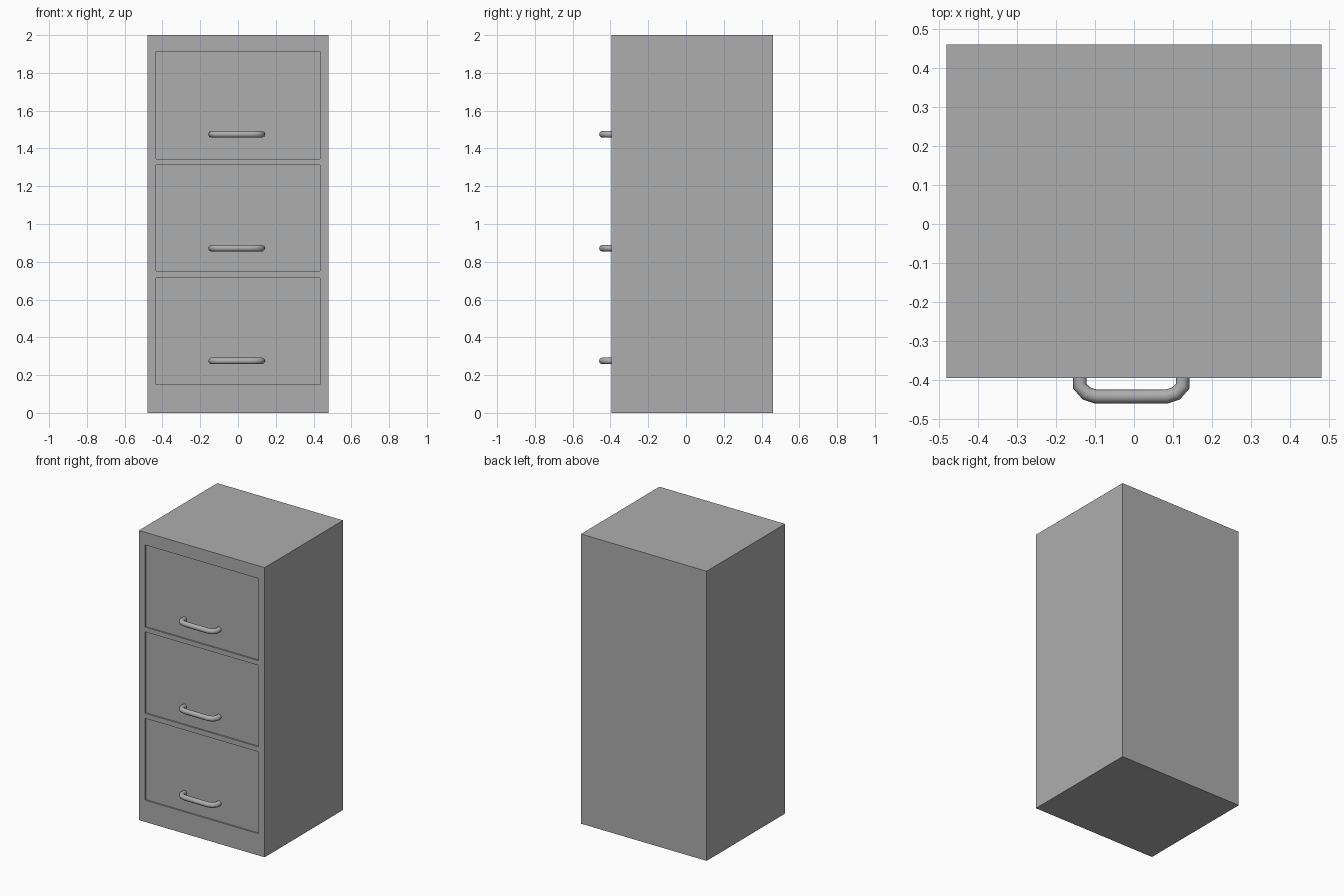
import bpy, bmesh
from mathutils import Matrix, Vector

cube = bpy.data.objects.get("Cube")
if cube:
    bpy.data.objects.remove(cube, do_unlink=True)

grey = bpy.data.materials.new("grey_metal")
colour = (0.42, 0.42, 0.42, 1)
grey.diffuse_color = colour
grey.use_nodes = True
grey.node_tree.nodes["Principled BSDF"].inputs["Base Color"].default_value = colour

HALF_WIDTH, FRONT, BACK, HEIGHT = 0.48, -0.395, 0.46, 2.0
RECESS = 0.01
DRAWER_HALF = 0.435
DRAWERS = [(0.15, 0.715), (0.75, 1.312), (1.345, 1.912)]


def add_object(name, data):
    obj = bpy.data.objects.new(name, data)
    data.materials.append(grey)
    bpy.context.collection.objects.link(obj)
    return obj


# Cabinet shell with three recessed drawer fronts
bm = bmesh.new()
bmesh.ops.create_cube(
    bm, size=1,
    matrix=Matrix.Translation((0, (FRONT + BACK) / 2, HEIGHT / 2))
    @ Matrix.Diagonal((2 * HALF_WIDTH, BACK - FRONT, HEIGHT, 1)))


def front_faces():
    bm.normal_update()
    return [f for f in bm.faces if f.normal.y < -0.9]


def cut_front(point, normal):
    faces = front_faces()
    edges = {e for f in faces for e in f.edges}
    verts = {v for f in faces for v in f.verts}
    bmesh.ops.bisect_plane(bm, geom=faces + list(edges) + list(verts),
                           plane_co=point, plane_no=normal)


for side in (-1, 1):
    cut_front(Vector((side * DRAWER_HALF, 0, 0)), Vector((1, 0, 0)))
for pair in DRAWERS:
    for z in pair:
        cut_front(Vector((0, 0, z)), Vector((0, 0, 1)))

panels = []
for face in front_faces():
    c = face.calc_center_median()
    if abs(c.x) < DRAWER_HALF and any(lo < c.z < hi for lo, hi in DRAWERS):
        panels.append(face)
bmesh.ops.inset_individual(bm, faces=panels, thickness=0, depth=-RECESS)
bmesh.ops.recalc_face_normals(bm, faces=bm.faces)

mesh = bpy.data.meshes.new("cabinet")
bm.to_mesh(mesh)
bm.free()
add_object("cabinet", mesh)

# Bent tube handles, one on each drawer
LEFT_BEND = [(-0.132, -0.38), (-0.132, -0.415), (-0.115, -0.434), (-0.09, -0.442)]
path = LEFT_BEND + [(-x, y) for x, y in reversed(LEFT_BEND)]
for name, z in (("bottom", 0.275), ("middle", 0.872), ("top", 1.475)):
    curve = bpy.data.curves.new(name + "_handle", "CURVE")
    curve.dimensions = "3D"
    curve.bevel_depth = 0.018
    curve.bevel_resolution = 3
    curve.use_fill_caps = True
    spline = curve.splines.new("POLY")
    spline.points.add(len(path) - 1)
    for point, (x, y) in zip(spline.points, path):
        point.co = (x - 0.007, y, z, 1)
    spline.use_smooth = True
    add_object(name + "_handle", curve)
